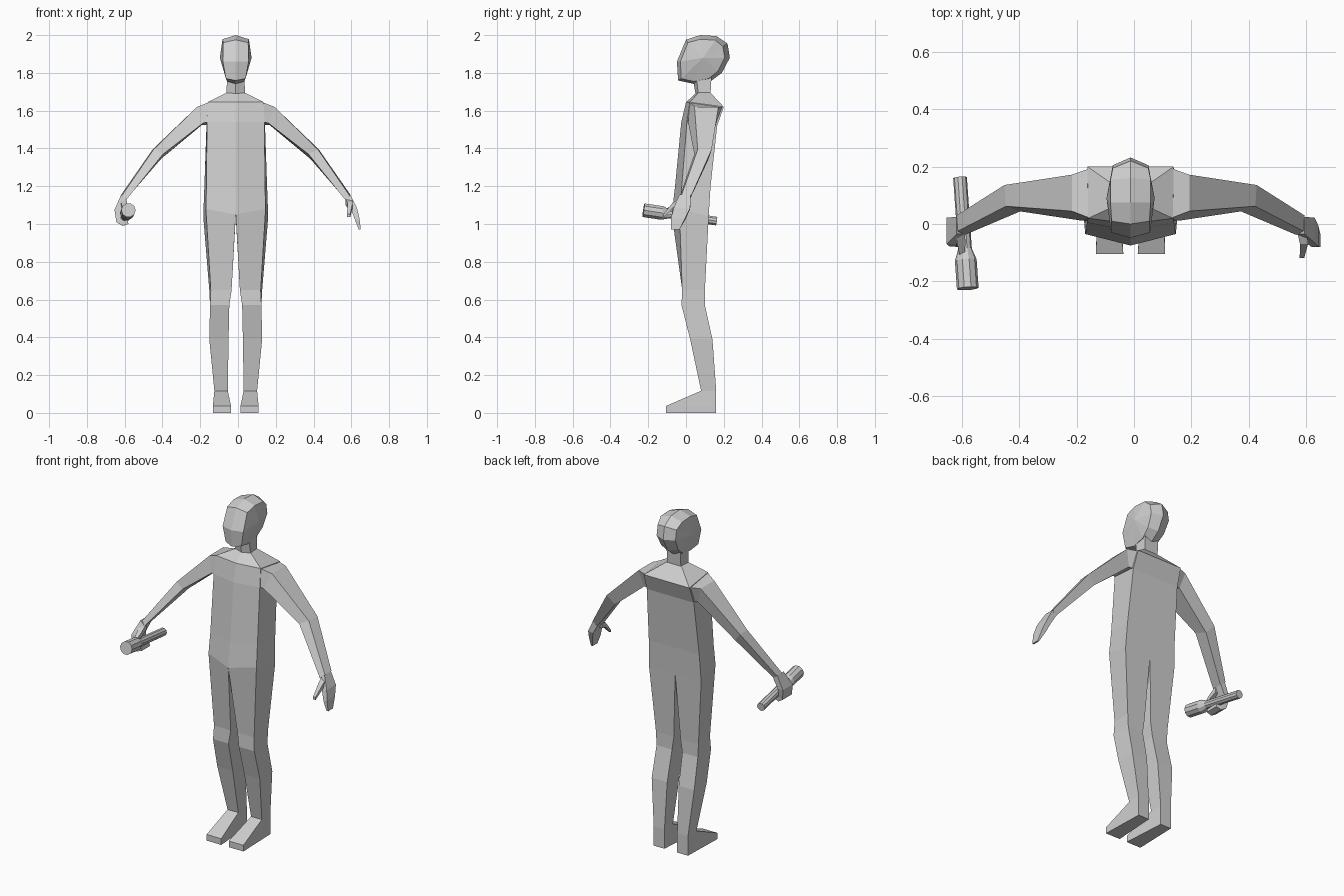
import bpy, bmesh, math
from mathutils import Vector

CX = -0.012  # body centre line
grey = bpy.data.materials.new("plain_grey")
grey.diffuse_color = (0.62, 0.62, 0.62, 1)


def make(name, bm):
    bmesh.ops.recalc_face_normals(bm, faces=bm.faces)
    me = bpy.data.meshes.new(name)
    bm.to_mesh(me)
    bm.free()
    me.materials.append(grey)
    ob = bpy.data.objects.new(name, me)
    bpy.context.collection.objects.link(ob)
    return ob


def loft(name, rings, side=1, dx=CX, tip=None):
    """Skin equal-sized rings; flat caps, or fans to +-tip on the ends."""
    bm = bmesh.new()
    rows = [[bm.verts.new((dx + side * x, y, z)) for x, y, z in r] for r in rings]
    n = len(rows[0])
    for a, b in zip(rows, rows[1:]):
        for i in range(n):
            j = (i + 1) % n
            bm.faces.new((a[i], a[j], b[j], b[i]))
    for row, s in ((rows[0], -1), (rows[-1], 1)):
        if tip:
            p = bm.verts.new((dx + s * tip[0], tip[1], tip[2]))
            for i in range(n):
                bm.faces.new((row[i], row[(i + 1) % n], p))
        else:
            bm.faces.new(row)
    return make(name, bm)


def body_ring(zf, yc, wf, yf, zb, wb, yb, zc=None):
    """Six-point ring: creased front, flat back."""
    zc = zf if zc is None else zc
    return [(0, yc, zc), (wf, yf, zf), (wb, yb, zb),
            (0, yb, zb), (-wb, yb, zb), (-wf, yf, zf)]


# Torso from pelvis to neck
loft("torso", [
    body_ring(1.08, -.075, .158, -.035, 1.04, .172, .12, 1.05),
    body_ring(1.20, -.058, .155, -.022, 1.20, .166, .13),
    body_ring(1.54, -.025, .152, .005, 1.52, .155, .165),
    body_ring(1.645, .0, .148, .02, 1.62, .150, .20),
    body_ring(1.695, .055, .05, .065, 1.695, .05, .13)])
loft("neck", [
    body_ring(1.69, .05, .05, .065, 1.69, .045, .13),
    body_ring(1.78, .035, .045, .055, 1.78, .045, .135)])

# Head: side outline, mid outline, side outline, with bulged temples
mid = [(-.042, 1.76), (-.048, 1.86), (.0, 1.975), (.075, 2.0), (.16, 1.995),
       (.22, 1.955), (.232, 1.88), (.19, 1.80), (.13, 1.755), (.04, 1.742)]
edge = [(-.025, 1.77), (-.03, 1.86), (.01, 1.96), (.075, 1.978), (.155, 1.973),
        (.195, 1.94), (.205, 1.88), (.17, 1.81), (.12, 1.77), (.04, 1.755)]
width = [.052, .068, .066, .07, .07, .062, .062, .056, .05, .045]
loft("head", [
    [(-w, y, z) for (y, z), w in zip(edge, width)],
    [(0, y, z) for y, z in mid],
    [(w, y, z) for (y, z), w in zip(edge, width)]], tip=(.084, .09, 1.88))


def leg_ring(wi, wo, yf, yb, z, wb=None):
    wb = wo if wb is None else wb
    return [(wi, yf, z), (wo, yf, z), (wb, yb, z), (wi, yb, z)]


# Four-sided limbs, mirrored
for side, label in ((1, "left"), (-1, "right")):
    loft(label + "_leg", [
        [(0, -.075, 1.05), (.158, -.035, 1.08), (.172, .12, 1.04), (0, .12, 1.04)],
        leg_ring(.022, .132, -.02, .10, .65, .14),
        leg_ring(.034, .136, -.024, .10, .57),
        leg_ring(.038, .14, .022, .14, .39),
        leg_ring(.042, .113, .08, .16, .117)], side)
    loft(label + "_foot", [
        [(.042, .08, .117), (.113, .08, .117), (.113, .16, .117), (.042, .16, .117)],
        [(.025, -.105, .037), (.121, -.105, .037), (.113, .16, .037), (.042, .16, .037)],
        [(.025, -.105, 0), (.121, -.105, 0), (.113, .16, 0), (.042, .16, 0)]], side)
    loft(label + "_arm", [
        [(.14, .195, 1.62), (.14, .02, 1.645), (.14, .01, 1.54), (.14, .16, 1.525)],
        [(.205, .172, 1.62), (.205, .045, 1.62), (.172, .012, 1.535), (.178, .155, 1.525)],
        [(.44, .136, 1.395), (.435, .062, 1.395), (.385, .044, 1.37), (.395, .12, 1.345)],
        [(.607, .03, 1.155), (.603, -.025, 1.15), (.578, -.038, 1.13),
         (.585, .018, 1.125)]], side)


def hand(name, stations, side):
    """Each station: outer x, z, inner x, z, front y, back y."""
    loft(name, [[(xo, yb, zo), (xo, yf, zo), (xi, yf, zi), (xi, yb, zi)]
                for xo, zo, xi, zi, yf, yb in stations], side)


def thumb(name, a, b, c, side):
    """Tapered three-station digit."""
    loft(name, [[(x - r, y, z - r), (x + r, y, z - r), (x + r, y, z + r), (x - r, y, z + r)]
                for (x, y, z), r in ((a, .018), (b, .014), (c, .008))], side)


# Open hand
hand("left_hand", [(.607, 1.155, .58, 1.13, -.035, .025),
                   (.642, 1.085, .61, 1.08, -.065, .022),
                   (.655, 1.03, .632, 1.02, -.08, -.005),
                   (.662, .97, .652, .97, -.08, -.035)], 1)
thumb("left_thumb", (.598, -.02, 1.12), (.605, -.07, 1.10), (.598, -.118, 1.045), 1)

# Hand closed around the torch
hand("right_hand", [(.607, 1.155, .58, 1.13, -.035, .025),
                    (.642, 1.075, .608, 1.075, -.07, .022),
                    (.632, 1.01, .606, 1.028, -.078, .01),
                    (.60, .99, .592, 1.018, -.08, .005),
                    (.568, 1.0, .572, 1.022, -.08, .0)], -1)
thumb("right_thumb", (.596, -.02, 1.12), (.59, -.07, 1.09), (.588, -.115, 1.065), -1)

# Torch: stepped ten-sided tube along a slanted axis
start, end = Vector((-.58, -.225, 1.073)), Vector((-.607, .163, 1.015))
axis = (end - start).normalized()
u = axis.cross(Vector((0, 0, 1))).normalized()
v = u.cross(axis)
rings = []
for t, r in ((0, .038), (.10, .038), (.14, .024), (.392, .024)):
    c = start + axis * t
    rings.append([c + r * (math.cos(k * math.pi / 5) * u + math.sin(k * math.pi / 5) * v)
                  for k in range(10)])
loft("torch", rings, dx=0)
